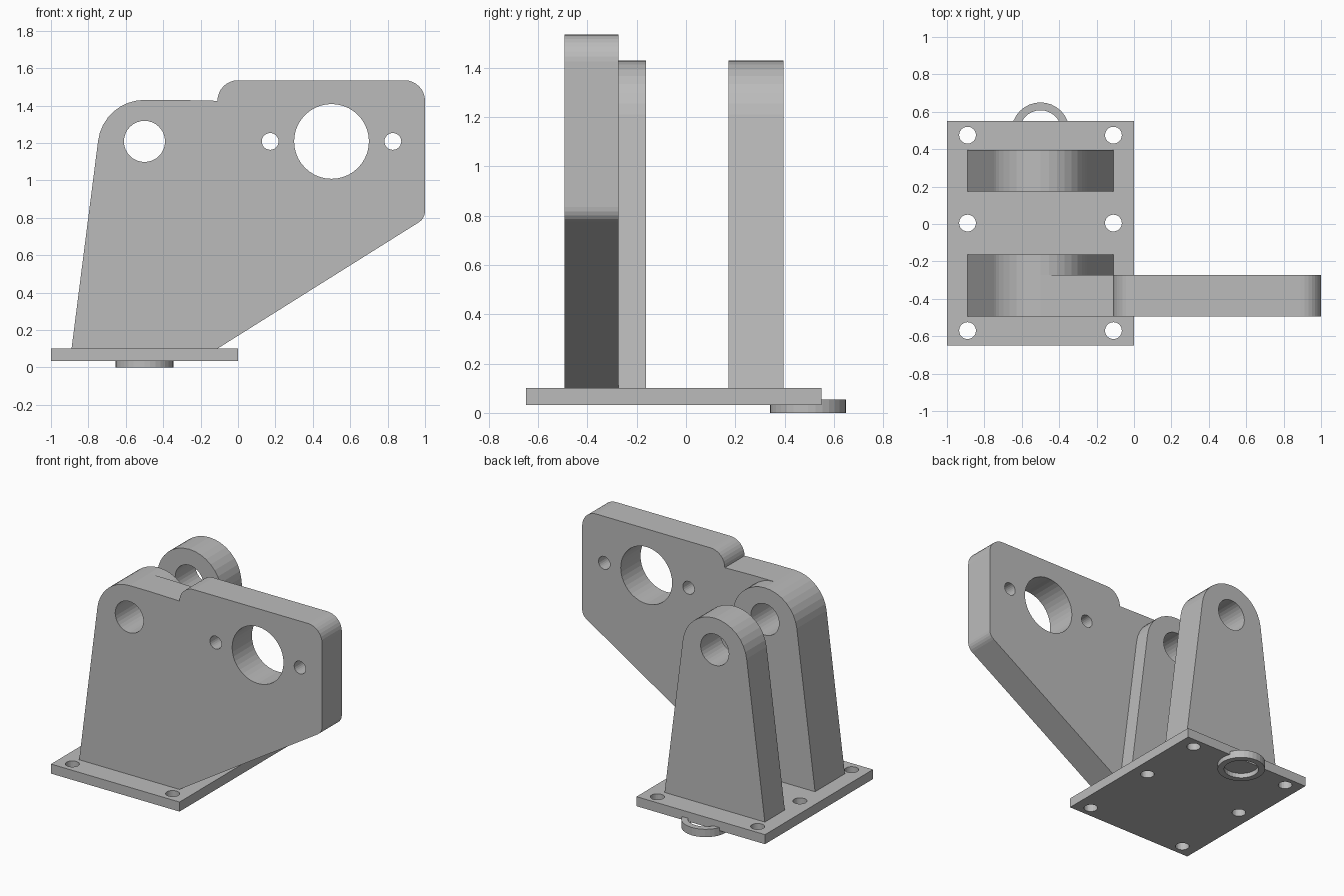
import bpy, bmesh, math
from mathutils import Vector

if "Cube" in bpy.data.objects:
    bpy.data.objects.remove(bpy.data.objects["Cube"])

grey = bpy.data.materials.new("plain grey")
grey.diffuse_color = (0.5, 0.5, 0.5, 1)
grey.use_nodes = True
grey.node_tree.nodes["Principled BSDF"].inputs["Base Color"].default_value = grey.diffuse_color


def arc(cx, cy, r, a0, a1, n):
    """Points on an arc, angles in degrees."""
    angles = [math.radians(a0 + (a1 - a0) * i / n) for i in range(n + 1)]
    return [(cx + r * math.cos(a), cy + r * math.sin(a)) for a in angles]


def circle(cx, cy, r, n=32):
    return arc(cx, cy, r, 0, 360, n)[:-1]


def plate(name, loops, lo, hi, upright=True):
    """Extrude an outline with holes along y (upright) or z, from lo to hi."""
    bm = bmesh.new()
    place = (lambda a, b: (a, lo, b)) if upright else (lambda a, b: (a, b, lo))
    edges = []
    for loop in loops:
        vs = [bm.verts.new(place(a, b)) for a, b in loop]
        edges += [bm.edges.new((vs[i - 1], vs[i])) for i in range(len(vs))]
    axis = Vector((0, 1, 0)) if upright else Vector((0, 0, 1))
    bmesh.ops.triangle_fill(bm, edges=edges, use_beauty=True, normal=axis)
    ext = bmesh.ops.extrude_face_region(bm, geom=bm.faces[:], use_keep_orig=True)
    moved = [g for g in ext["geom"] if isinstance(g, bmesh.types.BMVert)]
    bmesh.ops.translate(bm, verts=moved, vec=axis * (hi - lo))
    bmesh.ops.recalc_face_normals(bm, faces=bm.faces[:])
    mesh = bpy.data.meshes.new(name)
    bm.to_mesh(mesh)
    bm.free()
    mesh.materials.append(grey)
    obj = bpy.data.objects.new(name, mesh)
    bpy.context.collection.objects.link(obj)
    return obj


# Base plate with six bolt holes
base = [(-1, -0.65), (0, -0.65), (0, 0.55), (-1, 0.55)]
bolts = [circle(x, y, 0.045, 24) for x in (-0.89, -0.11) for y in (-0.57, 0.005, 0.475)]
plate("base_plate", [base] + bolts, 0.033, 0.10, upright=False)

# Locating ring under the back edge
plate("locating_ring", [circle(-0.5, 0.495, 0.155), circle(-0.5, 0.495, 0.113)],
      0, 0.055, upright=False)

# Tapered lugs with round tops and a pin hole
pin = circle(-0.5, 1.208, 0.11)
lug = [(-0.89, 0.10), (-0.11, 0.10)] + arc(-0.5, 1.18, 0.25, 7, 173, 16)
plate("back_lug", [lug, pin], 0.173, 0.395)
plate("front_lug", [lug, pin], -0.274, -0.163)

# Front side plate with the overhanging motor arm
arm = [(-0.89, 0.10), (-0.11, 0.10)]
arm += arc(0.93, 0.835, 0.07, -58, 0, 4)
arm += arc(0.89, 1.425, 0.11, 0, 90, 8)
arm += arc(0.0, 1.425, 0.11, 90, 180, 8)
arm += [(-0.34, 1.43)]
arm += arc(-0.5, 1.18, 0.25, 90, 173, 8)
holes = [pin, circle(0.5, 1.208, 0.20, 40),
         circle(0.172, 1.208, 0.045, 24), circle(0.828, 1.208, 0.045, 24)]
plate("motor_arm", [arm] + holes, -0.494, -0.274)
